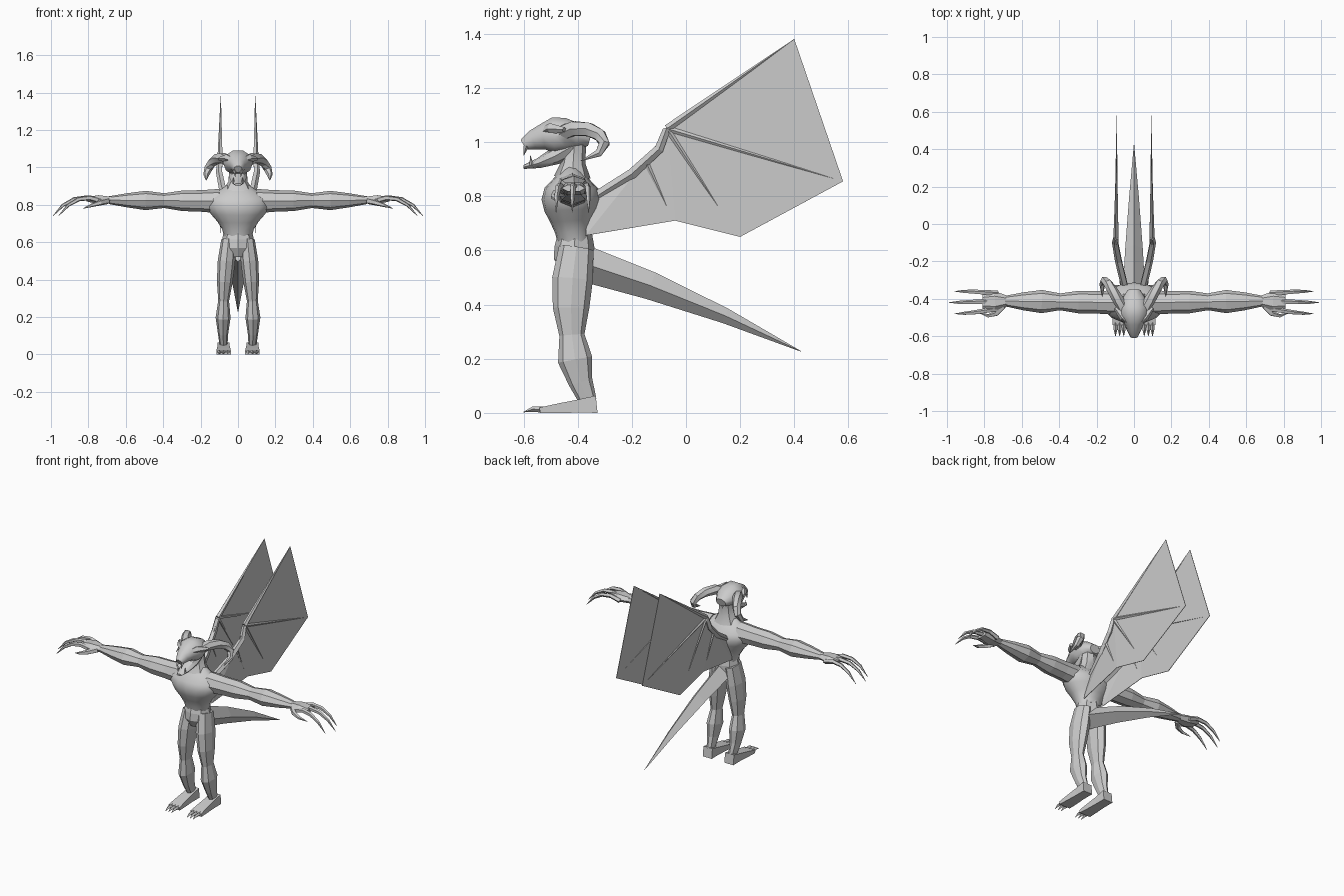
import bpy, bmesh, math
from mathutils import Vector

cube = bpy.data.objects.get("Cube")
if cube:
    bpy.data.objects.remove(cube)

grey = bpy.data.materials.new("stone grey")
grey.use_nodes = True
grey.diffuse_color = (.6, .6, .6, 1)
grey.node_tree.nodes["Principled BSDF"].inputs["Base Color"].default_value = grey.diffuse_color


def finish(name, bm, mirror, smooth_angle=0):
    """Turn the bmesh into a grey object, optionally mirrored and smoothed."""
    bmesh.ops.recalc_face_normals(bm, faces=bm.faces)
    mesh = bpy.data.meshes.new(name)
    bm.to_mesh(mesh)
    bm.free()
    mesh.materials.append(grey)
    obj = bpy.data.objects.new(name, mesh)
    bpy.context.collection.objects.link(obj)
    if mirror:
        modifier = obj.modifiers.new("Mirror", "MIRROR")
        modifier.use_mirror_merge = False
    if smooth_angle:
        bpy.ops.object.select_all(action="DESELECT")
        obj.select_set(True)
        bpy.context.view_layer.objects.active = obj
        bpy.ops.object.shade_smooth_by_angle(angle=math.radians(smooth_angle))
    return obj


def bezier(controls, t):
    points = [Vector(c) for c in controls]
    while len(points) > 2:
        points = [a.lerp(b, t) for a, b in zip(points, points[1:])]
    first, last = points
    return first.lerp(last, t), (last - first).normalized()


def limb(name, controls, widths, depth=(1, 1), sides=8, turn=0, mirror=True, smooth_angle=0):
    """Loft evenly spaced rings along a Bezier path; depth runs from start to end ratio."""
    bm = bmesh.new()
    span = (Vector(controls[-1]) - Vector(controls[0])).normalized()
    across = Vector((0, 1, 0)) if abs(span.x) > .8 else Vector((1, 0, 0))
    rings = []
    for k, width in enumerate(widths):
        t = k / (len(widths) - 1)
        centre, along = bezier(controls, t)
        u = (across - along * across.dot(along)).normalized()
        v = along.cross(u) * (depth[0] + (depth[1] - depth[0]) * t)
        angles = [math.tau * (i + turn) / sides for i in range(sides)]
        rings.append([bm.verts.new(centre + width * (u * math.cos(a) + v * math.sin(a)))
                      for a in angles])
    for low, high in zip(rings, rings[1:]):
        for i in range(sides):
            j = (i + 1) % sides
            bm.faces.new((low[i], low[j], high[j], high[i]))
    bm.faces.new(rings[0])
    bm.faces.new(rings[-1])
    return finish(name, bm, mirror, smooth_angle)


# Trunk
limb("torso", [(0, -.41, .63), (0, -.43, .77), (0, -.42, .91)],
     [.075, .085, .11, .145, .17, .165, .11, .055], depth=(.85, .5),
     sides=16, mirror=False, smooth_angle=50)
limb("pelvis", [(0, -.415, .52), (0, -.41, .66)], [.05, .085, .085, .075],
     depth=(.9, .85), mirror=False)
limb("neck", [(0, -.42, .87), (0, -.41, 1.03)], [.085, .052, .047, .045],
     depth=(.8, 1), mirror=False, smooth_angle=40)

# Head with open beak and swept horns
limb("skull", [(0, -.6, .99), (0, -.5, 1.05), (0, -.355, 1.01)],
     [.022, .04, .055, .08, .08, .065, .035], depth=(1, .75),
     sides=10, mirror=False, smooth_angle=40)
limb("lower_jaw", [(0, -.6, .908), (0, -.52, .92), (0, -.42, .985)],
     [.018, .035, .048, .05], depth=(.4, .8), mirror=False, smooth_angle=40)
limb("beak_fang", [(.018, -.59, .985), (.015, -.6, .95)], [.01, .001], sides=4)
limb("jaw_fang", [(.025, -.57, .915), (.025, -.575, .95)], [.008, .001], sides=4)
limb("brow", [(.015, -.54, 1.035), (.06, -.5, 1.06), (.1, -.45, 1.045)],
     [.012, .022, .01], sides=5)
limb("horn", [(.045, -.47, 1.03), (.12, -.36, 1.1), (.18, -.2, .98), (.17, -.39, .93)],
     [.03, .03, .028, .025, .022, .016, .001], sides=6, smooth_angle=25)

# Arms and hands
limb("arm", [(.1, -.42, .82), (.69, -.412, .825)],
     [.065, .06, .06, .045, .062, .048, .028], depth=(1, .75))
limb("palm", [(.68, -.412, .825), (.81, -.415, .83)], [.03, .055, .045],
     depth=(.7, .3), sides=6)
for side, label in zip((-1, 0, 1), ("front", "middle", "back")):
    reach = .99 - .03 * abs(side)
    base_y, tip_y = -.412 + .04 * side, -.42 + .06 * side
    limb(label + "_finger",
         [(.73, base_y, .82), (reach - .1, tip_y, .88), (reach, tip_y, .74)],
         [.016, .014, .012, .009, .001], sides=5)
limb("thumb", [(.7, -.44, .82), (.75, -.52, .81), (.83, -.475, .78)],
     [.018, .015, .01, .001], sides=5)

# Legs and feet
limb("leg", [(.077, -.36, .04), (.09, -.46, .25), (.05, -.405, .61)],
     [.02, .028, .04, .029, .042, .047, .04], depth=(1.6, 1.6))
limb("foot", [(.077, -.33, .032), (.077, -.54, .01)], [.045, .045, .05, .055],
     depth=(1, .25), sides=4, turn=.5)
for side, label in zip((-1, 0, 1), ("inner", "middle", "outer")):
    x = .077 + .022 * side
    limb(label + "_toe_claw", [(x, -.52, .012), (x, -.57, .02), (x, -.6, .003)],
         [.012, .01, .001], sides=4)

# Tail
limb("tail", [(0, -.4, .56), (0, 0, .44), (0, .425, .227)], [.062, .047, .026, .001],
     depth=(1.1, 1.1), sides=4, mirror=False)

# Wings: membrane panels around the wrist, then the bony arm and spars
shoulder, elbow, wrist = (.05, -.36, .79), (.09, -.15, .93), (.095, -.07, 1.05)
tip, outer, lower = (.092, .4, 1.38), (.092, .58, .855), (.095, .2, .65)
inner, root = (.095, -.04, .71), (.07, -.37, .655)
panels = [(wrist, tip, outer), (wrist, outer, lower), (wrist, lower, inner),
          (wrist, inner, elbow), (elbow, inner, root), (elbow, root, shoulder)]
bm = bmesh.new()
for panel in panels:
    bm.faces.new([bm.verts.new(p) for p in panel])
bmesh.ops.remove_doubles(bm, verts=bm.verts, dist=.001)
membrane = finish("wing_membrane", bm, mirror=True)
solid = membrane.modifiers.new("Thickness", "SOLIDIFY")
solid.thickness = .003
solid.offset = 0

limb("wing_arm", [(.04, -.37, .775), (.12, -.06, .95), wrist], [.02, .02, .018, .016], sides=5)
for label, start, end, radius in (("leading", wrist, tip, .015), ("outer", wrist, outer, .011),
                                  ("lower", wrist, (.095, .13, .745), .011),
                                  ("inner", elbow, (.094, -.07, .76), .011)):
    limb(label + "_wing_spar", [start, end], [radius, .001], sides=5)
